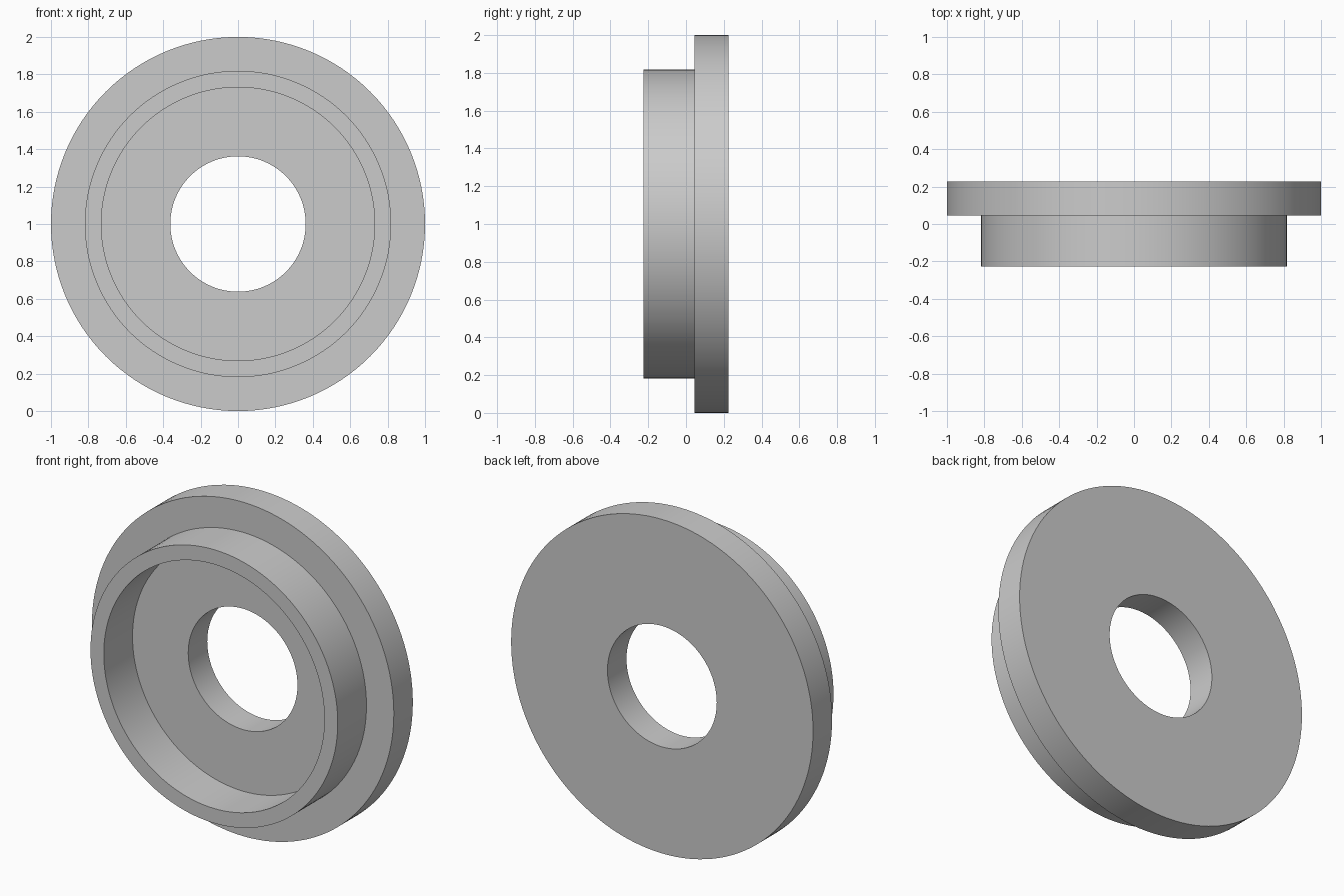
import bpy, bmesh
from math import pi, radians
from mathutils import Vector

cube = bpy.data.objects.get("Cube")
if cube:
    bpy.data.objects.remove(cube, do_unlink=True)

SEGMENTS = 128
HOLE, POCKET, COLLAR, FLANGE = 0.362, 0.731, 0.819, 1.0   # radii
FRONT, STEP, BACK = -0.226, 0.046, 0.226                  # depths along y

# Plain grey
grey = bpy.data.materials.new("plain grey")
grey.use_nodes = True
colour = (0.6, 0.6, 0.6, 1)
grey.diffuse_color = colour
grey.node_tree.nodes["Principled BSDF"].inputs["Base Color"].default_value = colour

# Closed section (radius, y): flange with a hollow collar on its front
section = [(HOLE, BACK), (HOLE, STEP), (POCKET, STEP), (POCKET, FRONT),
           (COLLAR, FRONT), (COLLAR, STEP), (FLANGE, STEP), (FLANGE, BACK)]

# Turn the section about the y axis
bm = bmesh.new()
verts = [bm.verts.new((r, y, 0)) for r, y in section]
edges = [bm.edges.new((a, b)) for a, b in zip(verts, verts[1:] + verts[:1])]
bmesh.ops.spin(bm, geom=verts + edges, cent=(0, 0, 0), axis=(0, 1, 0),
               angle=2 * pi, steps=SEGMENTS, use_merge=True)
bmesh.ops.remove_doubles(bm, verts=bm.verts, dist=0.0001)
bmesh.ops.recalc_face_normals(bm, faces=bm.faces)
bmesh.ops.translate(bm, verts=bm.verts, vec=Vector((0, 0, FLANGE)))

mesh = bpy.data.meshes.new("flanged_ring")
bm.to_mesh(mesh)
bm.free()
mesh.materials.append(grey)
ring = bpy.data.objects.new("flanged_ring", mesh)
bpy.context.collection.objects.link(ring)

# Smooth walls, sharp rims
bpy.context.view_layer.objects.active = ring
ring.select_set(True)
bpy.ops.object.shade_smooth_by_angle(angle=radians(30))
